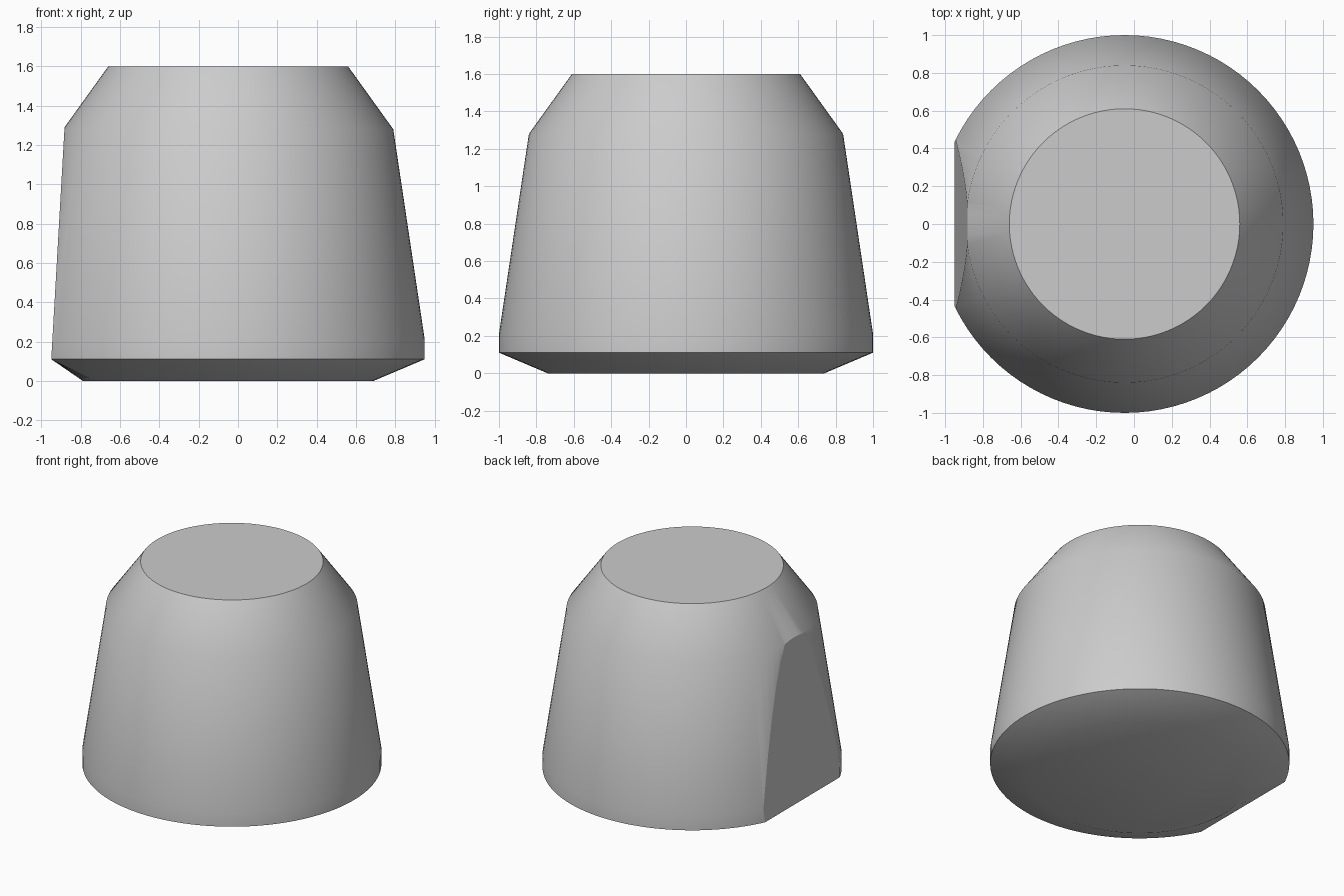
import bpy
import bmesh
from math import cos, sin, tau
from mathutils import Vector

cube = bpy.data.objects.get("Cube")
if cube:
    bpy.data.objects.remove(cube, do_unlink=True)

SEGMENTS = 96
PROFILE = [(1.0, 0.11), (1.0, 0.21), (0.84, 1.28), (0.61, 1.6)]  # radius, height
BASE_RADIUS = 0.74
FLAT_LOW, FLAT_HIGH = Vector((-0.9, 0, 0.11)), Vector((-0.833, 0, 1.28))

bm = bmesh.new()

# Tapered round body with a bevelled shoulder
rings = [[bm.verts.new((r * cos(tau * i / SEGMENTS), r * sin(tau * i / SEGMENTS), z))
          for i in range(SEGMENTS)] for r, z in PROFILE]
for low, high in zip(rings, rings[1:]):
    for i in range(SEGMENTS):
        j = (i + 1) % SEGMENTS
        bm.faces.new((low[i], low[j], high[j], high[i]))
bm.faces.new(rings[-1])
bm.faces.new(list(reversed(rings[0])))

# Slightly leaning flat cut into one side
lean = FLAT_HIGH - FLAT_LOW
normal = Vector((-lean.z, 0, lean.x)).normalized()
bmesh.ops.bisect_plane(bm, geom=bm.verts[:] + bm.edges[:] + bm.faces[:], dist=1e-5,
                       plane_co=FLAT_LOW, plane_no=normal, clear_outer=True)
bmesh.ops.holes_fill(bm, edges=[e for e in bm.edges if e.is_boundary], sides=0)

# Sloping underside that narrows to a round foot
chord = [e for e in bm.edges
         if all(abs(v.co.z - FLAT_LOW.z) < 1e-4 and abs(v.co.x - FLAT_LOW.x) < 1e-3
                for v in e.verts)]
bmesh.ops.subdivide_edges(bm, edges=chord, cuts=12)
bm.normal_update()
bottom = min(bm.faces, key=lambda f: f.normal.z)
result = bmesh.ops.extrude_face_region(bm, geom=[bottom])
for v in result["geom"]:
    if isinstance(v, bmesh.types.BMVert):
        v.co = Vector((v.co.x, v.co.y, 0)).normalized() * BASE_RADIUS
if bottom.is_valid:
    bmesh.ops.delete(bm, geom=[bottom], context="FACES_ONLY")
bmesh.ops.recalc_face_normals(bm, faces=bm.faces[:])

mesh = bpy.data.meshes.new("tapered_body")
bm.to_mesh(mesh)
bm.free()
body = bpy.data.objects.new("tapered_body", mesh)
body.location.x = -0.05
bpy.context.collection.objects.link(body)

# Plain grey finish
grey = bpy.data.materials.new("plain_grey")
grey.use_nodes = True
colour = (0.6, 0.6, 0.6, 1)
grey.diffuse_color = colour
grey.node_tree.nodes["Principled BSDF"].inputs["Base Color"].default_value = colour
mesh.materials.append(grey)

# Smooth round sides, crisp flat
bpy.ops.object.select_all(action="DESELECT")
body.select_set(True)
bpy.context.view_layer.objects.active = body
bpy.ops.object.shade_smooth_by_angle()
for face in mesh.polygons:
    if face.normal.dot(normal) > 0.9999 and face.area > 0.1:
        face.use_smooth = False
